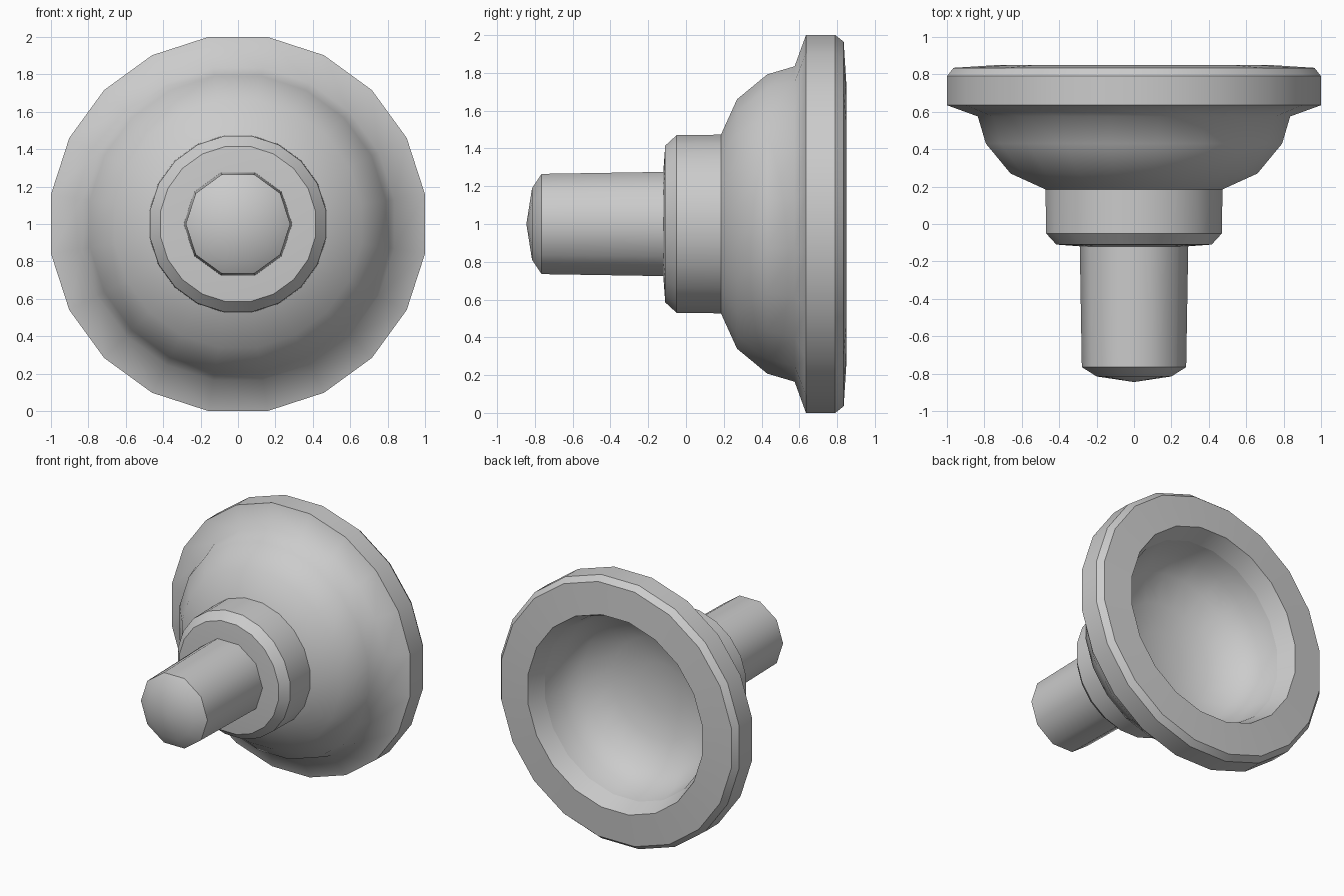
import bpy, bmesh
from math import sin, cos, pi

if "Cube" in bpy.data.objects:
    bpy.data.objects.remove(bpy.data.objects["Cube"])


def lathe(name, profile, sides, offset, sharp):
    """Spin (y, radius) points about the y axis at z = 1; sharp lists creased rings."""
    bm = bmesh.new()
    rings = []
    for y, r in profile:
        if r == 0:
            rings.append([bm.verts.new((0, y, 1))])
        else:
            angles = [2 * pi * (i + offset) / sides for i in range(sides)]
            rings.append([bm.verts.new((r * cos(a), y, 1 + r * sin(a))) for a in angles])
    for a, b in zip(rings, rings[1:]):
        for i in range(sides):
            j = (i + 1) % sides
            corners = [a[i % len(a)], a[j % len(a)], b[j % len(b)], b[i % len(b)]]
            bm.faces.new(list(dict.fromkeys(corners)))
    for k in sharp:
        ring = rings[k]
        for i in range(sides):
            bm.edges.get((ring[i], ring[(i + 1) % sides])).smooth = False
    bmesh.ops.recalc_face_normals(bm, faces=bm.faces)
    for f in bm.faces:
        f.smooth = True
    mesh = bpy.data.meshes.new(name)
    bm.to_mesh(mesh)
    bm.free()
    obj = bpy.data.objects.new(name, mesh)
    bpy.context.collection.objects.link(obj)
    return obj


# Ten-sided stem with a shallow domed tip
lathe("stem", [(-0.845, 0), (-0.815, 0.2), (-0.765, 0.279), (-0.115, 0.29), (-0.08, 0.29), (-0.08, 0)],
      10, 0, [2, 3, 4])

# Twenty-sided body: collar, flared bowl, flange and hollow back
k = 1 / cos(pi / 20)  # flat-to-corner radius
outer = [(-0.12, 0), (-0.12, 0.28), (-0.11, 0.415), (-0.05, 0.47), (0.185, 0.473),
         (0.27, 0.66), (0.43, 0.792), (0.575, 0.835),
         (0.635, 1.0), (0.79, 1.0), (0.835, 0.965)]
inner = [(0.85, 0.73), (0.72, 0.68), (0.57, 0.65), (0.43, 0.56), (0.33, 0.38), (0.29, 0.18), (0.28, 0)]
lathe("bell_body", [(y, r * k) for y, r in outer + inner], 20, 0.5,
      [2, 3, 4, 8, 9, 10, 11, 12])
